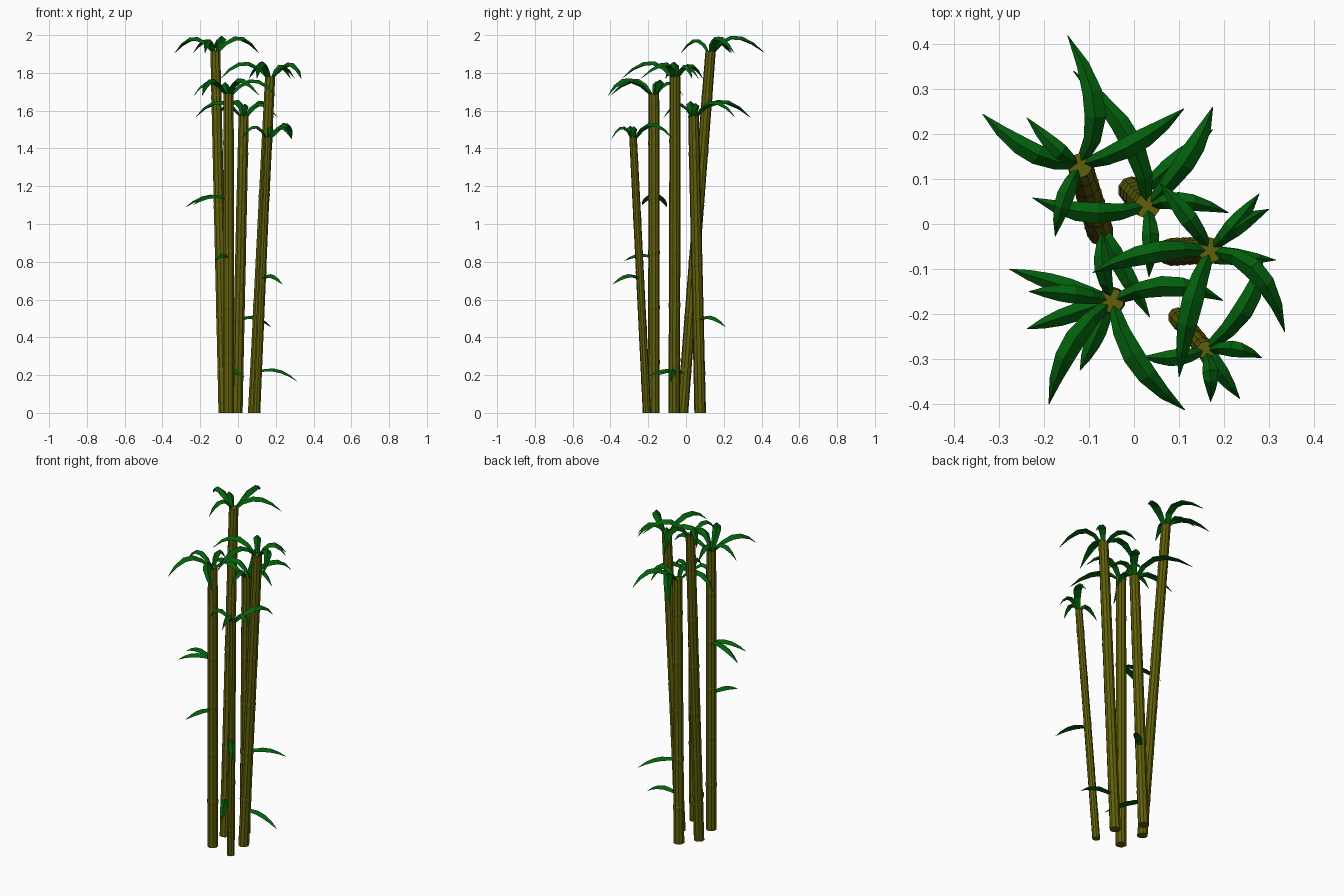
import bpy, bmesh, math
from mathutils import Vector

if "Cube" in bpy.data.objects:
    bpy.data.objects.remove(bpy.data.objects["Cube"])


def material(name, rgb):
    m = bpy.data.materials.new(name)
    m.diffuse_color = (*rgb, 1)
    m.use_nodes = True
    m.node_tree.nodes["Principled BSDF"].inputs["Base Color"].default_value = m.diffuse_color
    return m


CANE = material("olive cane", (0.12, 0.118, 0.003))
LEAF = material("dark green leaf", (0.001, 0.118, 0.004))


def finish(bm, name, mat):
    bmesh.ops.recalc_face_normals(bm, faces=bm.faces)
    me = bpy.data.meshes.new(name)
    bm.to_mesh(me)
    bm.free()
    me.materials.append(mat)
    bpy.context.collection.objects.link(bpy.data.objects.new(name, me))


def skin(bm, rings):
    """Bridge a list of equal vertex rings into a closed tube."""
    rings = [[bm.verts.new(p) for p in r] for r in rings]
    n = len(rings[0])
    for a, b in zip(rings, rings[1:]):
        for i in range(n):
            j = (i + 1) % n
            bm.faces.new((a[i], a[j], b[j], b[i]))
    bm.faces.new(rings[0])
    bm.faces.new(rings[-1])


# leaning cane with slightly raised joint rings
def cane(name, base, top, r, first_joint):
    base, top = Vector(base), Vector(top)
    stations = [(0, 1)]
    z = first_joint
    while z < top.z - 0.06:
        stations += [(z - 0.014, 0.99), (z - 0.008, 1.035), (z + 0.008, 1.035), (z + 0.014, 0.99)]
        z += 0.29
    stations.append((top.z, 0.97))
    rings = []
    for z, k in stations:
        t = z / top.z
        c = base.lerp(top, t)
        rr = r * k * (1 - 0.06 * t)
        rings.append([c + Vector((rr * math.cos(a), rr * math.sin(a), 0))
                      for a in (2 * math.pi * (i + 0.5) / 10 for i in range(10))])
    bm = bmesh.new()
    skin(bm, rings)
    finish(bm, name, CANE)


# arched, ridged leaf through root, middle and tip
def leaf(bm, root, mid, tip, width):
    def path(t):
        return (root * (2 * (t - 0.5) * (t - 1)) + mid * (4 * t * (1 - t))
                + tip * (2 * t * (t - 0.5)))
    rings = []
    for t, w in ((0, 0.5), (0.2, 0.8), (0.42, 1), (0.62, 0.92), (0.82, 0.58), (1, 0.04)):
        c = path(t)
        d = (path(t + 0.01) - path(t - 0.01)).normalized()
        side = d.cross(Vector((0, 0, 1))).normalized()
        up = side.cross(d)
        h = width * w
        rings.append([c - side * h - up * h * 0.4, c + up * h * 0.45,
                      c + side * h - up * h * 0.4, c - up * h * 0.35])
    skin(bm, rings)


# name, base xy, top xyz, radius, first joint, crown leaves (mid x, mid y, tip x, tip y)
STEMS = [
    ("tall_back", (-0.075, -0.018), (-0.12, 0.13, 1.915), 0.030, 0.22, [
        (-0.087, 0.26, -0.147, 0.418), (-0.231, 0.162, -0.336, 0.244),
        (-0.17, 0.165, -0.238, 0.236), (0.0, 0.178, 0.111, 0.256),
        (-0.155, 0.055, -0.175, -0.027)]),
    ("middle", (-0.005, 0.075), (0.03, 0.04, 1.575), 0.031, 0.21, [
        (-0.01, 0.19, -0.135, 0.34), (0.122, 0.15, 0.175, 0.26),
        (-0.1, 0.025, -0.225, 0.058), (0.037, -0.035, 0.033, -0.118),
        (0.11, 0.05, 0.21, 0.025)]),
    ("right", (0.082, -0.062), (0.17, -0.058, 1.78), 0.031, 0.28, [
        (0.225, 0.0, 0.278, 0.067), (0.23, -0.005, 0.3, 0.033),
        (0.275, -0.11, 0.335, -0.24), (0.035, -0.065, -0.092, -0.108),
        (0.125, -0.19, 0.1, -0.34), (0.115, 0.02, 0.058, 0.09)]),
    ("front", (-0.05, -0.17), (-0.05, -0.17, 1.69), 0.031, 0.27, [
        (-0.07, -0.09, -0.071, -0.016), (-0.145, -0.155, -0.233, -0.15),
        (-0.14, -0.27, -0.189, -0.4), (0.01, -0.31, 0.113, -0.413),
        (0.08, -0.138, 0.198, -0.17)]),
    ("short", (0.097, -0.207), (0.16, -0.28, 1.46), 0.022, 0.16, [
        (0.25, -0.18, 0.284, -0.07), (0.225, -0.278, 0.284, -0.297),
        (0.17, -0.335, 0.17, -0.395), (0.09, -0.297, 0.018, -0.295)]),
]

# leaves growing from the side of a cane: start height, tip xyz
SIDE = {
    "tall_back": [(0.21, (0.0, -0.145, 0.2)), (0.21, (0.035, -0.207, 0.19))],
    "middle": [(0.49, (0.175, 0.21, 0.455))],
    "right": [(0.21, (0.315, -0.08, 0.165))],
    "front": [(1.13, (-0.277, -0.1, 1.09)), (1.13, (-0.238, -0.233, 1.1)),
              (0.82, (-0.12, -0.325, 0.805))],
    "short": [(0.71, (0.235, -0.388, 0.68))],
}

for name, base, top, r, joint, crown in STEMS:
    base, top = Vector((*base, 0)), Vector(top)
    cane(name + "_cane", base, top, r, joint)

    # crown of arched leaves meeting over the cane
    bm = bmesh.new()
    for mx, my, tx, ty in crown:
        out = Vector((tx, ty, top.z)) - top
        root = top + Vector((mx - top.x, my - top.y, 0)).normalized() * r * 0.3
        root.z -= 0.01
        lift = 0.035 + 0.13 * out.length
        leaf(bm, root, Vector((mx, my, top.z + min(0.073, lift))),
             Vector((tx, ty, top.z - 0.01)), min(0.024, 0.013 + 0.04 * out.length))
    finish(bm, name + "_crown_leaves", LEAF)

    # side leaves
    bm = bmesh.new()
    for z, tip in SIDE[name]:
        root, tip = base.lerp(top, z / top.z), Vector(tip)
        mid = root.lerp(tip, 0.5)
        mid.z = z + 0.014
        leaf(bm, root, mid, tip, 0.02)
    finish(bm, name + "_side_leaves", LEAF)
